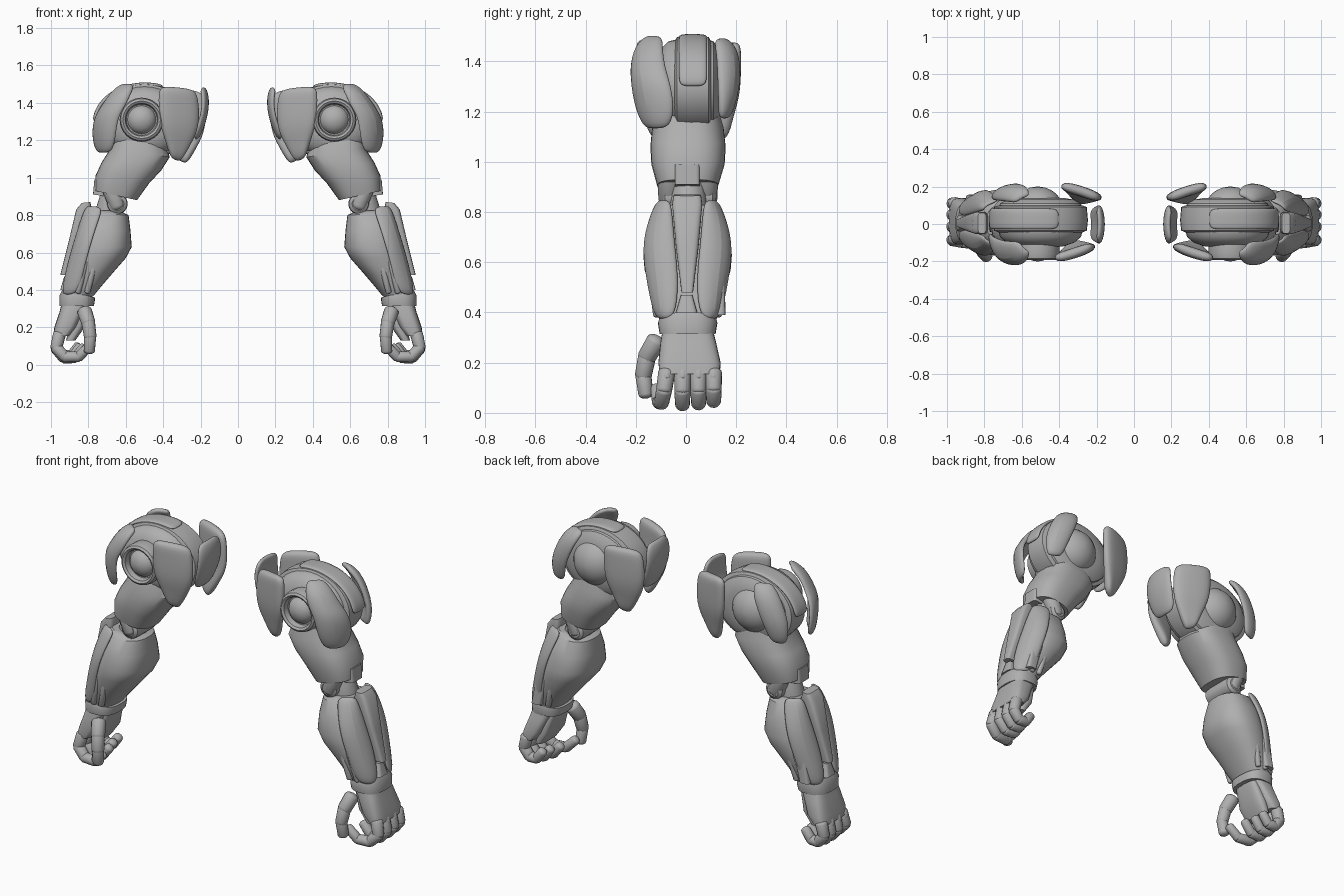
import bpy, bmesh, math
from mathutils import Vector

if "Cube" in bpy.data.objects:
    bpy.data.objects.remove(bpy.data.objects["Cube"])

metal = bpy.data.materials.new("plain grey")
metal.diffuse_color = (0.43, 0.43, 0.43, 1)
metal.use_nodes = True
metal.node_tree.nodes["Principled BSDF"].inputs["Base Color"].default_value = metal.diffuse_color


def finish(name, verts, faces, thick=0, sub=0, angle=35):
    """Make a mesh object on the +x arm and mirror it to the other arm."""
    me = bpy.data.meshes.new(name)
    me.from_pydata([tuple(v) for v in verts], [], faces)
    bm = bmesh.new()
    bm.from_mesh(me)
    bmesh.ops.recalc_face_normals(bm, faces=bm.faces)
    bm.to_mesh(me)
    bm.free()
    me.materials.append(metal)
    ob = bpy.data.objects.new(name, me)
    bpy.context.collection.objects.link(ob)
    if thick:
        m = ob.modifiers.new("thickness", 'SOLIDIFY')
        m.thickness, m.offset = thick, 0
    if sub:
        m = ob.modifiers.new("round", 'SUBSURF')
        m.levels = m.render_levels = sub
    ob.modifiers.new("other_arm", 'MIRROR')
    bpy.ops.object.select_all(action='DESELECT')
    ob.select_set(True)
    bpy.context.view_layer.objects.active = ob
    bpy.ops.object.shade_smooth_by_angle(angle=math.radians(angle))
    return ob


def skin(name, rings, **kw):
    """Join equal closed rings into a capped solid."""
    n = len(rings[0])
    verts = [v for r in rings for v in r]
    faces = [(i*n + j, i*n + (j+1) % n, (i+1)*n + (j+1) % n, (i+1)*n + j)
             for i in range(len(rings)-1) for j in range(n)]
    faces += [tuple(range(n)), tuple(range(len(verts)-n, len(verts)))]
    return finish(name, verts, faces, **kw)


def loft(name, sections, power=2.6, n=32, **kw):
    """Sections: inner x, inner z, outer x, outer z, front y, back y."""
    def ring(s, k):
        xa, za, xb, zb, y0, y1 = s
        out = []
        for i in range(n):
            a = 2*math.pi*i/n
            c, d = math.cos(a), math.sin(a)
            c = k*math.copysign(abs(c)**(2/power), c)
            d = k*math.copysign(abs(d)**(2/power), d)
            out.append(((xa+xb)/2 + c*(xb-xa)/2, (y0+y1)/2 + d*(y1-y0)/2,
                        (za+zb)/2 + c*(zb-za)/2))
        return out
    rings = [ring(s, 1) for s in sections]
    return skin(name, [ring(sections[0], 0.85)] + rings + [ring(sections[-1], 0.85)], **kw)


def lathe(name, base, axis, profile, n=32, sx=1, **kw):
    """Turn (radius, height) points round an axis; sx widens along x."""
    base, axis = Vector(base), Vector(axis).normalized()
    u = axis.orthogonal().normalized()
    v = axis.cross(u)
    rings = []
    for r, h in profile:
        ring = []
        for i in range(n):
            a = 2*math.pi*i/n
            p = axis*h + (u*math.cos(a) + v*math.sin(a))*r
            ring.append(base + Vector((p.x*sx, p.y, p.z)))
        rings.append(ring)
    return skin(name, rings, **kw)


def rod(name, p, q, r1, r2):
    """Tapered segment with rounded ends."""
    p, q = Vector(p), Vector(q)
    L, e = (q-p).length, 0.6
    prof = [(r1*math.sin(t), -e*r1*math.cos(t)) for t in (0.25, 0.7, 1.15, 1.57)]
    prof += [(r2*math.sin(t), L + e*r2*math.cos(t)) for t in (1.57, 1.15, 0.7, 0.25)]
    return lathe(name, p, q-p, prof, n=14)


def shell(name, rows, thick=0.03, sub=2):
    """Curved armour plate through rows of points."""
    n = len(rows[0])
    faces = [(i*n+j, i*n+j+1, (i+1)*n+j+1, (i+1)*n+j)
             for i in range(len(rows)-1) for j in range(n-1)]
    return finish(name, [p for r in rows for p in r], faces, thick=thick, sub=sub, angle=50)


# ---- Shoulder ----
C = (0.50, 0.02, 1.30)
lathe("shoulder_core", C, (0, 1, 0), [(.10, -.14), (.15, -.12), (.18, -.09), (.19, -.05),
      (.19, .06), (.18, .09), (.15, .11), (.10, .12)], sx=1.2)
lathe("shoulder_centre_band", C, (0, 1, 0), [(.18, -.065), (.198, -.055), (.203, 0),
      (.198, .07), (.18, .08)], sx=1.25, n=40)
lathe("front_socket_ring", (.515, -.03, 1.31), (0, -1, 0), [(.10, 0), (.115, .06), (.118, .13),
      (.112, .155), (.10, .163), (.088, .155), (.082, .125), (.06, .12)])
lathe("front_socket_ball", (.515, -.14, 1.31), (0, -1, 0),
      [(.078*math.cos(t), .06*math.sin(t)) for t in (0, .3, .6, .9, 1.2, 1.5)])
lathe("rear_dome", (.515, .08, 1.30), (0, 1, 0),
      [(.135*math.cos(t), .12*math.sin(t)) for t in (0, .25, .5, .75, 1, 1.25, 1.5)])

# raised strap over the top and outer side
arc = [math.radians(a) for a in (112, 95, 75, 55, 35, 15, 0)]
shell("shoulder_strap", [[(.50 + .268*math.cos(a), y, 1.30 + .202*math.sin(a))
                          for y in (-.03, .025, .085)] for a in arc], .022)

# outer guards: z, then inner, middle and outer edge as x, y pairs
front_guard = [(1.50, .55, -.15, .59, -.13, .61, -.09), (1.45, .57, -.20, .65, -.185, .68, -.09),
               (1.38, .60, -.215, .70, -.19, .72, -.08), (1.32, .64, -.215, .74, -.18, .765, -.06),
               (1.22, .65, -.20, .74, -.165, .778, -.04), (1.13, .67, -.16, .73, -.13, .75, -.06)]
rear_guard = [(1.49, .55, .15, .60, .14, .63, .11), (1.44, .57, .205, .66, .19, .69, .12),
              (1.33, .62, .21, .715, .19, .745, .125), (1.25, .65, .195, .735, .175, .76, .13),
              (1.17, .67, .165, .725, .155, .745, .13)]
for name, rows in (("front_outer_guard", front_guard), ("rear_outer_guard", rear_guard)):
    shell(name, [[(r[i], r[i+1], r[0]) for i in (1, 3, 5)] for r in rows], .038)

# chest side plates, front and rear: z, three x, depth of the row
chest = [(1.475, .225, .32, .425, 0), (1.41, .205, .32, .43, 0), (1.27, .20, .32, .425, 0),
         (1.18, .25, .32, .39, .03), (1.08, .31, .33, .36, .05)]
for name, f, dx, dy, dz in (("front_chest_plate", -1, 0, 0, 0), ("rear_chest_plate", 1, -.035, .02, -.01)):
    shell(name, [[(a+dx, f*(.115+dy-d*.3), z+dz), (b+dx, f*(.158+dy-d), z+.01+dz),
                  (c+dx, f*(.185+dy-d), z+.02+dz)] for z, a, b, c, d in chest], .055)
shell("inner_plate", [[(x + .02, -.11*w, z), (x, 0, z), (x + .02, .105*w, z)] for z, x, w in
      ((1.485, .18, .8), (1.42, .162, 1), (1.32, .172, 1), (1.20, .22, .75))], .035)

# ---- Upper arm and elbow ----
loft("upper_arm", [(.40, 1.22, .67, 1.26, -.10, .12), (.365, 1.11, .68, 1.16, -.135, .15),
     (.41, 1.04, .73, 1.08, -.142, .158), (.475, .97, .762, 1.01, -.138, .154),
     (.54, .88, .766, .93, -.115, .128)])
loft("elbow_hinge", [(.69, .985, .768, .99, -.045, .055), (.70, .90, .775, .91, -.045, .055)], 6)
lathe("elbow_axle", (.645, -.095, .86), (0, 1, 0), [(.035, 0), (.052, .012), (.055, .04),
      (.055, .17), (.052, .20), (.035, .212)], n=24)
for i, y in enumerate((-.065, .08)):
    rod("elbow_link_%d" % i, (.645, y, .85), (.69, y, .97), .045, .05)
rod("elbow_core", (.66, .01, .94), (.70, .01, .76), .065, .08)

# ---- Forearm ----
loft("forearm", [(.63, .82, .79, .83, -.085, .10), (.585, .80, .81, .81, -.115, .13),
     (.575, .72, .845, .72, -.155, .165), (.568, .63, .865, .63, -.17, .183),
     (.60, .57, .88, .57, -.165, .178), (.67, .49, .90, .49, -.14, .155),
     (.73, .42, .92, .41, -.12, .135), (.775, .365, .94, .37, -.105, .12)], 2.4)
for side, f, off in (("front", -1, 0), ("rear", 1, .012)):
    # long outer panel
    shell(side + "_forearm_panel", [[(x, f*a + off, z), (x - .012, f*b + off, z), (x - .09, f*c + off, z)]
          for z, x, a, b, c in ((.85, .805, .06, .09, .11), (.77, .835, .05, .12, .145),
          (.66, .87, .04, .135, .175), (.52, .91, .025, .115, .155), (.37, .94, .04, .10, .12))], .03)
    # pistons beside the wrist
    for i, x in enumerate((.765, .815)):
        rod("%s_piston_%d" % (side, i), (x, f*.135 + off, .55), (x + .04, f*.115 + off, .39), .018, .016)
# raised spine along the outer side
loft("forearm_spine", [(.79, .87, .835, .865, -.05, .06), (.78, .83, .865, .83, -.055, .065),
     (.83, .66, .905, .66, -.04, .05), (.88, .48, .95, .48, -.018, .028)], 4)
loft("spine_foot", [(.88, .47, .93, .47, -.02, .025), (.89, .40, .95, .40, -.04, .045)], 4)
loft("rear_wrist_block", [(.80, .55, .87, .55, .10, .155), (.84, .39, .90, .39, .09, .157)], 4)

# ---- Wrist and hand ----
loft("wrist_cuff", [(.765, .36, .94, .40, -.105, .12), (.765, .345, .955, .37, -.112, .125),
     (.77, .315, .955, .315, -.105, .118)])
loft("hand_back", [(.80, .32, .945, .32, -.095, .11), (.825, .28, .955, .28, -.102, .12),
     (.86, .20, .982, .20, -.11, .138), (.90, .155, .988, .155, -.105, .135)], 3.5)
loft("palm_pad", [(.79, .31, .86, .31, -.07, .09), (.82, .2, .90, .2, -.08, .11),
     (.87, .13, .92, .13, -.07, .10)], 3)
# fingers: side position, length, how tightly the tip curls
finger = [(.955, .16), (.972, .09), (.925, .04), (.85, .04), (.795, .095)]
for k, (y, s, curl) in enumerate(((-.077, .98, 0), (-.014, 1.03, .035), (.05, 1, .05), (.11, .92, .045))):
    pts = [(.96 + (x-.96)*s + curl*(0, 0, .2, .7, 1)[j], y - .01*j*(k == 0),
            .16 + (z-.16)*s) for j, (x, z) in enumerate(finger)]
    for j in range(4):
        rod("finger_%d_joint_%d" % (k, j), pts[j], pts[j+1], .034 - .002*j, .032 - .002*j)
    rod("knuckle_%d" % k, (.968, y, .165), (.978, y, .14), .02, .018)
thumb = [(.82, -.12, .285), (.80, -.155, .225), (.79, -.17, .15), (.795, -.16, .075)]
for j in range(3):
    rod("thumb_joint_%d" % j, thumb[j], thumb[j+1], .040 - .004*j, .038 - .004*j)
